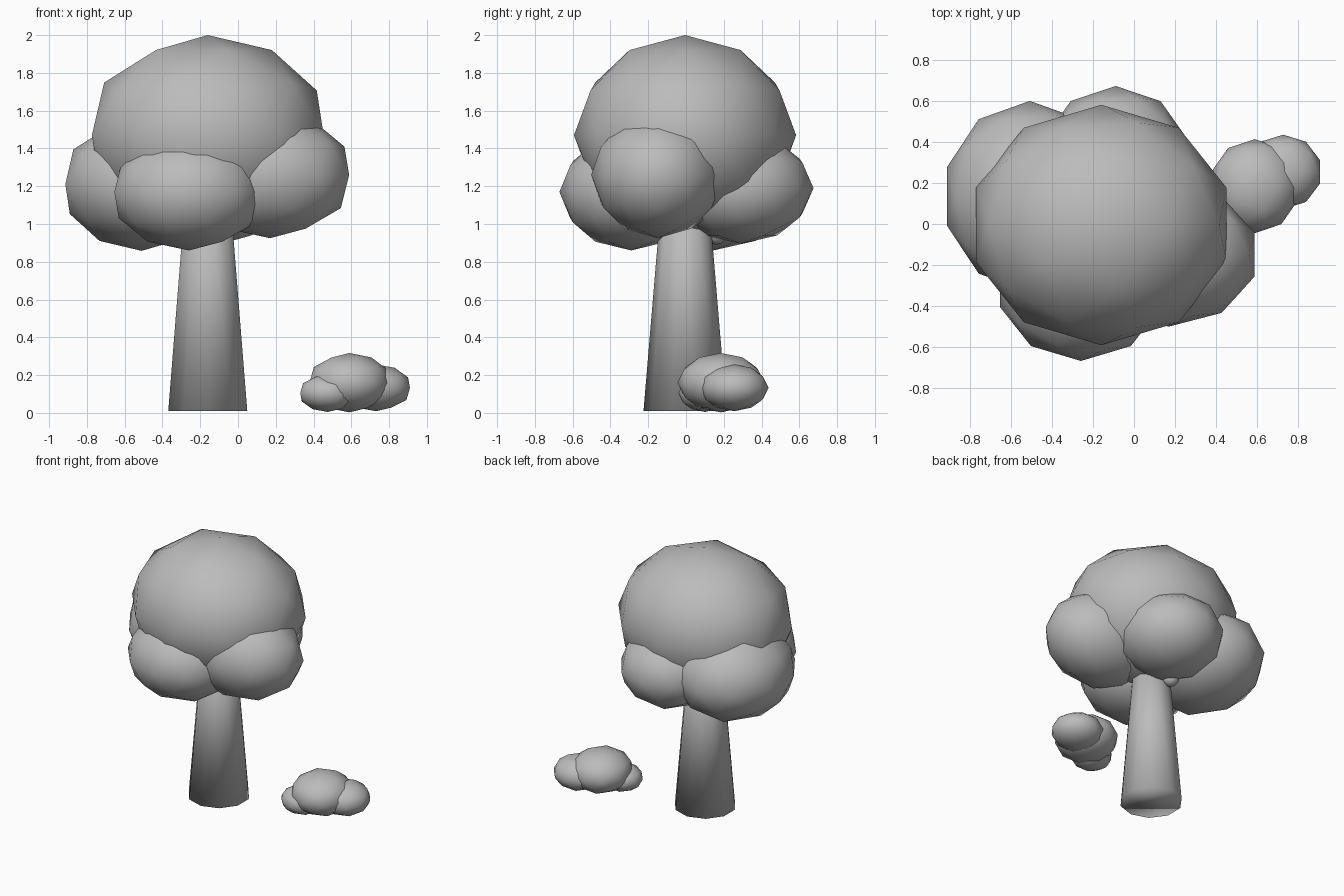
import bpy, math

if "Cube" in bpy.data.objects:
    bpy.data.objects.remove(bpy.data.objects["Cube"])

# single plain grey
grey = bpy.data.materials.new("plain grey")
grey.diffuse_color = (0.5, 0.5, 0.5, 1)
grey.use_nodes = True
grey.node_tree.nodes["Principled BSDF"].inputs["Base Color"].default_value = grey.diffuse_color


def finish(name):
    o = bpy.context.object
    o.name = name
    o.data.materials.append(grey)
    bpy.ops.object.transform_apply(location=False, rotation=False, scale=True)
    bpy.ops.object.shade_smooth()


def blob(name, centre, radii):
    bpy.ops.mesh.primitive_ico_sphere_add(subdivisions=2, radius=1, location=centre)
    bpy.context.object.scale = radii
    finish(name)


# tapered trunk running up into the crown
bpy.ops.mesh.primitive_cone_add(vertices=10, radius1=0.22, radius2=0.115, depth=1.25,
                                location=(-0.16, -0.005, 0.635))
finish("trunk")

# crown of overlapping leaf clumps
blob("crown_top", (-0.16, -0.005, 1.47), (0.645, 0.588, 0.53))
blob("crown_left", (-0.51, 0.135, 1.21), (0.425, 0.467, 0.352))
blob("crown_front", (-0.26, -0.29, 1.17), (0.415, 0.38, 0.31))
blob("crown_right", (0.17, -0.15, 1.26), (0.44, 0.352, 0.335))
blob("crown_back", (-0.09, 0.29, 1.19), (0.374, 0.385, 0.295))
# small knot beneath the crown
blob("branch_knot", (-0.20, 0.16, 0.95), (0.06, 0.06, 0.06))

# bush beside the tree
blob("bush_middle", (0.59, 0.185, 0.16), (0.222, 0.23, 0.157))
blob("bush_right", (0.73, 0.255, 0.133), (0.19, 0.182, 0.124))
blob("bush_left", (0.475, 0.10, 0.105), (0.153, 0.14, 0.1))
